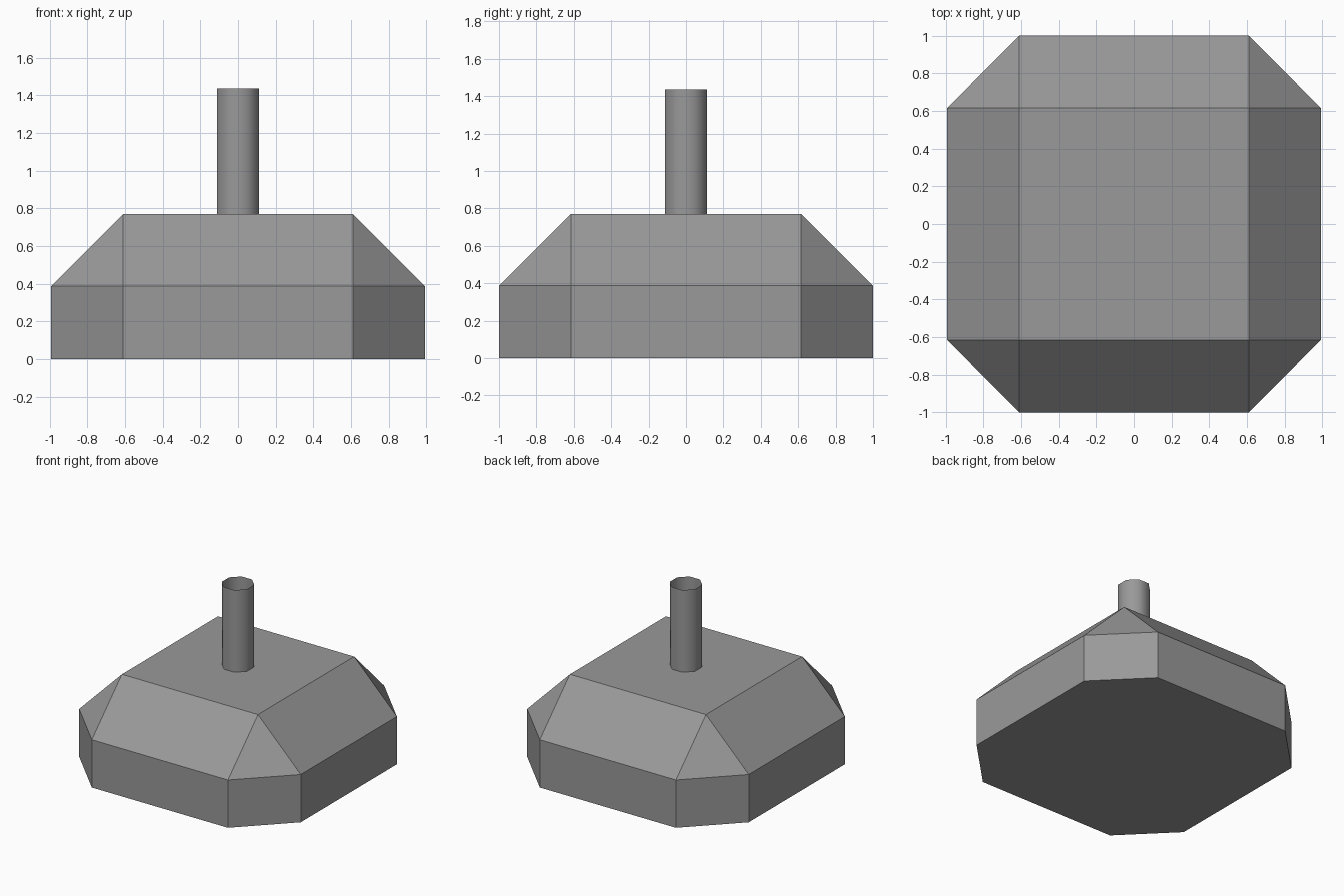
import bpy
import bmesh
import math

cube = bpy.data.objects.get("Cube")
if cube:
    bpy.data.objects.remove(cube, do_unlink=True)

grey = bpy.data.materials.new("plain grey")
grey.use_nodes = True
COLOUR = (0.32, 0.32, 0.32, 1)
grey.diffuse_color = COLOUR
grey.node_tree.nodes["Principled BSDF"].inputs["Base Color"].default_value = COLOUR


def add_object(name, bm):
    bmesh.ops.recalc_face_normals(bm, faces=bm.faces)
    mesh = bpy.data.meshes.new(name)
    bm.to_mesh(mesh)
    bm.free()
    mesh.materials.append(grey)
    obj = bpy.data.objects.new(name, mesh)
    bpy.context.collection.objects.link(obj)
    return obj


# Base: hull of an upright chamfered block with a smaller rectangular top
half_x, half_y = 0.993, 1.0
inner_x, inner_y = 0.61, 0.615
shoulder, top = 0.387, 0.77
bm = bmesh.new()
for sx in (-1, 1):
    for sy in (-1, 1):
        for z in (0, shoulder):
            bm.verts.new((sx * half_x, sy * inner_y, z))
            bm.verts.new((sx * inner_x, sy * half_y, z))
        bm.verts.new((sx * inner_x, sy * inner_y, top))
bmesh.ops.convex_hull(bm, input=bm.verts)
bmesh.ops.dissolve_limit(bm, angle_limit=math.radians(1),
                         verts=bm.verts, edges=bm.edges)
add_object("base", bm)

# Post: open eight-sided tube with smooth sides
post_top, radius = 1.435, 0.122
bm = bmesh.new()
rings = []
for z in (top, post_top):
    rings.append([bm.verts.new((radius * math.cos(a), radius * math.sin(a), z))
                  for a in (math.radians(22.5 + 45 * i) for i in range(8))])
for i in range(8):
    j = (i + 1) % 8
    face = bm.faces.new((rings[0][i], rings[0][j], rings[1][j], rings[1][i]))
    face.smooth = True
add_object("post", bm)
